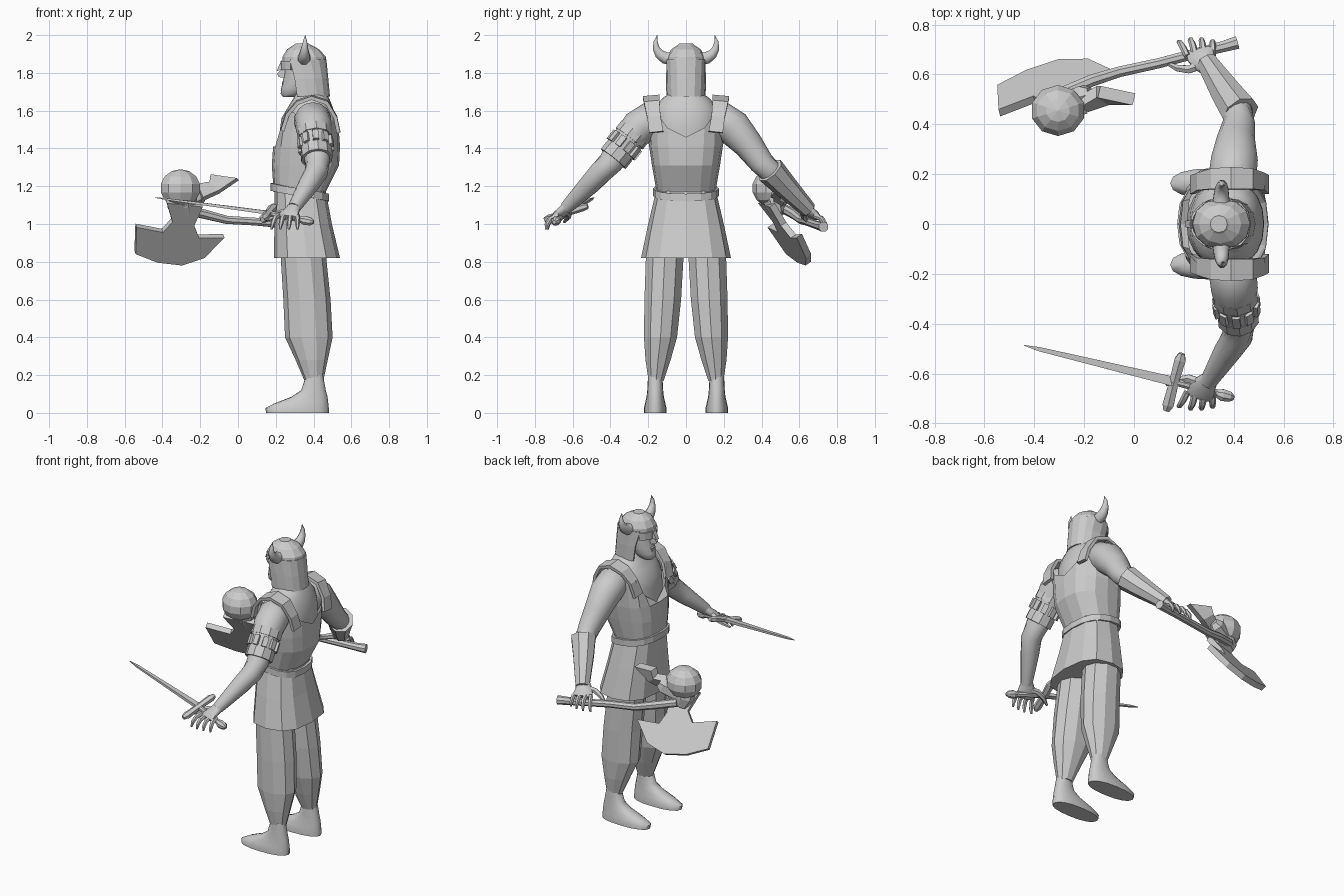
import bpy, bmesh, math
from mathutils import Vector

GREY = bpy.data.materials.new("plain_grey")
GREY.diffuse_color = (0.6, 0.6, 0.6, 1)


def build(name, verts, faces, smooth=False, mirror=False, thick=0, offset=0):
    me = bpy.data.meshes.new(name)
    me.from_pydata([tuple(v) for v in verts], [], faces)
    bm = bmesh.new()
    bm.from_mesh(me)
    bmesh.ops.recalc_face_normals(bm, faces=bm.faces)
    bm.to_mesh(me)
    bm.free()
    if smooth:
        me.polygons.foreach_set("use_smooth", [True] * len(me.polygons))
        me.set_sharp_from_angle(angle=math.radians(50))
    me.materials.append(GREY)
    ob = bpy.data.objects.new(name, me)
    bpy.context.collection.objects.link(ob)
    if thick:
        m = ob.modifiers.new("thickness", 'SOLIDIFY')
        m.thickness, m.offset = thick, offset
    if mirror:
        ob.modifiers.new("mirror", 'MIRROR').use_axis = (False, True, False)
    return ob


def loft(name, rings, caps=(True, True), closed=True, loop=False, **kw):
    n, m = len(rings[0]), len(rings)
    verts = [p for r in rings for p in r]
    faces = []
    for i in range(m if loop else m - 1):
        a, b = i * n, (i + 1) % m * n
        for j in range(n if closed else n - 1):
            k = (j + 1) % n
            faces.append((a + j, a + k, b + k, b + j))
    if closed and not loop:
        if caps[0]:
            faces.append(tuple(range(n)))
        if caps[1]:
            faces.append(tuple(range((m - 1) * n, m * n)))
    return build(name, verts, faces, **kw)


def oval(z, cx, rx, ry, cy=0, n=16, p=2.0, a0=0, a1=360):
    """Horizontal rounded ring; z may be a function of angle."""
    out = []
    full = a1 - a0 == 360
    for i in range(n):
        a = math.radians(a0 + (a1 - a0) * i / (n if full else n - 1))
        c, s = math.cos(a), math.sin(a)
        out.append((cx + rx * math.copysign(abs(c) ** (2 / p), c),
                    cy + ry * math.copysign(abs(s) ** (2 / p), s),
                    z(a) if callable(z) else z))
    return out


def tube(name, path, n=8, ref=(0, 0, 1), **kw):
    """Path entries: x, y, z, radius across, radius along ref."""
    pts = [Vector(p[:3]) for p in path]
    rings = []
    for i, p in enumerate(path):
        t = (pts[min(i + 1, len(pts) - 1)] - pts[max(i - 1, 0)]).normalized()
        side = t.cross(Vector(ref)).normalized()
        up = side.cross(t)
        ra, rb = p[3], p[-1]
        rings.append([pts[i] + side * ra * math.cos(2 * math.pi * (j + .5) / n)
                      + up * rb * math.sin(2 * math.pi * (j + .5) / n) for j in range(n)])
    return loft(name, rings, **kw)


# legs and feet
loft("trouser_leg", [oval(z, cx, rx, ry, cy, 10) for z, cx, rx, cy, ry in (
    (.84, .345, .12, .112, .105), (.6, .365, .125, .123, .102), (.4, .375, .126, .135, .092),
    (.28, .39, .085, .148, .07), (.17, .402, .05, .158, .042))], mirror=True)
loft("foot", [oval(z, cx, rx, ry, .163, 16, 2.3) for z, cx, rx, ry in (
    (0, .315, .166, .06), (.025, .313, .168, .06), (.05, .335, .143, .054), (.085, .378, .096, .046),
    (.12, .40, .065, .042), (.2, .405, .045, .038))], smooth=True, mirror=True)

# tunic skirt and belt
loft("skirt", [oval(z, cx, rx, ry, 0, 12, 2.6) for z, cx, rx, ry in (
    (.82, .365, .175, .238), (1.0, .345, .152, .2), (1.19, .327, .135, .155))])


def belt_z(d):
    return lambda a: 1.168 + d - .028 * math.cos(a)


loft("belt", [oval(belt_z(d), .327, .13 + o, .15 + o, 0, 16, 2.5) for d, o in (
    (-.02, 0), (-.02, .024), (.02, .024), (.02, 0))], loop=True)


# tunic body with a scooped neckline and armholes
def neckline(a):
    s = abs(math.sin(a))
    if s > .97:
        return 1.47
    low = 1.46 if math.cos(a) > 0 else 1.40
    return low + (1.59 - low) * min(1, s / .7) ** 1.6


loft("tunic", [oval(z, cx, rx, ry, 0, 16, 2.6) for z, cx, rx, ry in (
    (1.17, .327, .138, .156), (1.31, .357, .178, .18), (1.41, .363, .177, .195),
    (neckline, .375, .162, .205))], caps=(False, False))
loft("shoulder_strap", [[(x, yi, z), (x, yo, z - .008)] for x, z, yi, yo in (
    (.235, 1.5, .12, .195), (.262, 1.585, .135, .205), (.315, 1.648, .14, .222),
    (.39, 1.675, .14, .228), (.47, 1.648, .14, .222), (.515, 1.57, .135, .205),
    (.532, 1.49, .12, .195))], closed=False, thick=.02, mirror=True)

# chest, shoulders and neck
loft("upper_body", [oval(z, cx, rx, ry, 0, 20, 2.2) for z, cx, rx, ry in (
    (1.36, .367, .155, .172), (1.5, .372, .15, .178), (1.56, .375, .145, .178),
    (1.62, .383, .118, .165), (1.665, .388, .095, .125), (1.695, .385, .08, .085),
    (1.77, .375, .072, .07))], smooth=True)

# head and face
loft("head", [oval(z, cx, rx, ry, 0, 16) for z, cx, rx, ry in (
    (1.672, .275, .035, .03), (1.688, .288, .062, .046), (1.715, .312, .084, .062),
    (1.755, .333, .095, .074), (1.8, .342, .098, .08), (1.86, .345, .095, .08))], smooth=True)
build("nose", [(.25, -.012, 1.84), (.25, .012, 1.84), (.26, -.026, 1.772), (.26, .026, 1.772),
               (.207, -.009, 1.797), (.207, .009, 1.797), (.215, 0, 1.778)],
      [(0, 1, 5, 4), (0, 4, 6, 2), (1, 3, 6, 5), (4, 5, 6), (2, 6, 3), (0, 2, 3, 1)])
for lip, z in (("upper_lip", 1.748), ("lower_lip", 1.733)):
    tube(lip, [(.262, -.032, z, .003), (.238, -.012, z, .008), (.238, .012, z, .008),
               (.262, .032, z, .003)], 6, smooth=True)

# helmet: dome, neck guard, eye mask and nasal
loft("helmet_dome", [oval(z, cx, rx, ry, 0, 12, 2.1) for z, cx, rx, ry in (
    (1.84, .352, .118, .104), (1.885, .35, .115, .1), (1.925, .345, .085, .078),
    (1.95, .34, .042, .04), (1.956, .34, .034, .034))], caps=(False, True))
loft("helmet_neck_guard", [oval(z, cx, rx, ry, 0, 11, 2.3, -a, a) for z, cx, rx, ry, a in (
    (1.675, .365, .122, .104, 112), (1.77, .358, .12, .106, 116), (1.87, .351, .117, .104, 128))],
    closed=False, thick=.012, offset=-1)
loft("eye_mask", [oval(z, .35, r, .1, 0, 7, 2, 125, 235) for z, r in (
    (1.815, .118), (1.862, .121))], closed=False, thick=.01)
build("nose_guard", [(.232, -.018, 1.87), (.232, .018, 1.87), (.204, .012, 1.81), (.204, -.012, 1.81),
                     (.245, -.022, 1.82), (.245, .022, 1.82)],
      [(0, 1, 2, 3), (0, 3, 4), (1, 5, 2), (3, 2, 5, 4), (0, 4, 5, 1)])
tube("horn", [(.35, .085, 1.875, .036), (.35, .112, 1.88, .034), (.352, .14, 1.9, .028),
              (.353, .158, 1.93, .02), (.355, .161, 1.965, .012), (.356, .152, 2.0, .001)],
     8, (1, 0, 0), smooth=True, mirror=True)

# arms and hands
tube("arm", [(.39, .12, 1.545, .08), (.395, .19, 1.55, .098), (.402, .25, 1.51, .096),
             (.408, .33, 1.42, .079), (.42, .4, 1.325, .066), (.415, .45, 1.275, .062),
             (.375, .51, 1.21, .055), (.325, .59, 1.13, .042), (.297, .635, 1.085, .034)],
     14, smooth=True, mirror=True)
tube("palm", [(.305, .62, 1.1, .034, .03), (.285, .645, 1.072, .048, .026),
              (.268, .675, 1.048, .058, .024), (.262, .695, 1.033, .055, .016)], 10, smooth=True, mirror=True)
for i, reach in enumerate((.003, .01, .01, 0)):
    x = .315 - .034 * i
    tube(f"finger_{i + 1}", [(x, .675, 1.045, .014), (x - .006 * i, .71 + reach, 1.03, .014),
                             (x - .01 * i, .728 + reach, 1.0, .012),
                             (x - .012 * i, .732 + reach, .972, .006)],
         6, (1, 0, 0), smooth=True, mirror=True)
tube("thumb", [(.275, .64, 1.07, .02), (.22, .62, 1.055, .018), (.175, .625, 1.035, .015),
               (.13, .645, 1.01, .007)], 6, smooth=True, mirror=True)

# forearm bracer on one arm
tube("bracer", [(.428, .445, 1.285, .078), (.375, .52, 1.205, .066), (.293, .648, 1.075, .044)], 8)

# banded armlet with studs on the other arm
A, B = Vector((.404, -.27, 1.49)), Vector((.418, -.385, 1.345))
for name, t0, t1, r in (("armlet_sleeve", .05, .95, .083), ("armlet_upper_band", 0, .26, .092),
                        ("armlet_lower_band", .72, 1, .085)):
    tube(name, [(*A.lerp(B, t), r) for t in (t0, t1)], 10)
axis = (B - A).normalized()
e1 = axis.cross(Vector((1, 0, 0))).normalized()
e2 = axis.cross(e1)
for i in range(10):
    a = 2 * math.pi * i / 10
    d = e1 * math.cos(a) + e2 * math.sin(a)
    c = A.lerp(B, .49) + d * .086
    tube(f"armlet_stud_{i + 1}", [(*(c + axis * h), .022, .013) for h in (-.03, .03)], 4, d)

# sword: blade, guard, grip and pommel
tube("sword_blade", [(.16, -.632, 1.06, .027, .014), (-.38, -.502, 1.132, .012, .007),
                     (-.44, -.487, 1.14, .002, .002)], 4)
tube("sword_guard", [(.192, -.52, 1.095, .014, .014), (.185, -.545, 1.088, .026, .02),
                     (.16, -.635, 1.058, .022, .018), (.137, -.725, 1.03, .026, .02),
                     (.13, -.748, 1.022, .014, .014)], 6)
tube("sword_grip", [(.15, -.63, 1.06, .015), (.34, -.68, 1.022, .017)], 8)
tube("sword_pommel", [(.325, -.678, 1.024, .014), (.355, -.686, 1.018, .026),
                      (.385, -.693, 1.013, .022), (.4, -.698, 1.01, .01)], 8)

# axe: curved handle
tube("axe_handle", [(.415, .728, .985, .028), (.36, .712, .988, .024), (.27, .69, .995, .022),
                    (.1, .645, 1.012, .022), (-.06, .61, 1.022, .023), (-.17, .575, 1.05, .026),
                    (-.3, .52, 1.08, .026)], 8)


# axe blade, lying in a tilted plane
def on_blade(x, z):
    return (x, .5 + (1 - z) * .7 + .25 * (x + .3), z)


outline = [(-.38, 1.12), (-.35, 1.02), (-.4, .965), (-.54, .992), (-.545, .85), (-.43, .805),
           (-.3, .79), (-.18, .83), (-.075, .937), (-.21, .935), (-.235, 1.0), (-.19, 1.1)]
blade_faces = [(0, 1, 10, 11), (1, 2, 9, 10), (2, 3, 4, 5), (2, 5, 6), (2, 6, 9), (6, 7, 9), (7, 8, 9)]
build("axe_blade", [on_blade(*p) for p in outline], blade_faces, thick=.035)

# skull on the axe head, its jaw and the rear spike
bm = bmesh.new()
bmesh.ops.create_uvsphere(bm, u_segments=10, v_segments=7, radius=1)
build("axe_skull", [(-.305 + v.co.x * .112, .455 + v.co.y * .105, 1.19 + v.co.z * .1) for v in bm.verts],
      [[v.index for v in f.verts] for f in bm.faces])
bm.free()
tube("skull_jaw", [(-.3, .45, 1.18, .09, .07), (-.295, .475, 1.1, .085, .06),
                   (-.285, .49, 1.05, .06, .04)], 8, (0, 1, 0))
tube("axe_socket", [(-.27, .49, 1.13, .05), (-.2, .515, 1.16, .048, .05), (-.175, .52, 1.175, .03)], 6)
build("axe_spike", [(-.22, .49, 1.2), (-.15, .53, 1.215), (-.14, .53, 1.258), (0, .5, 1.238),
                    (-.1, .5, 1.17), (-.19, .47, 1.13)],
      [(0, 1, 4, 5), (1, 2, 3, 4)], thick=.05)
